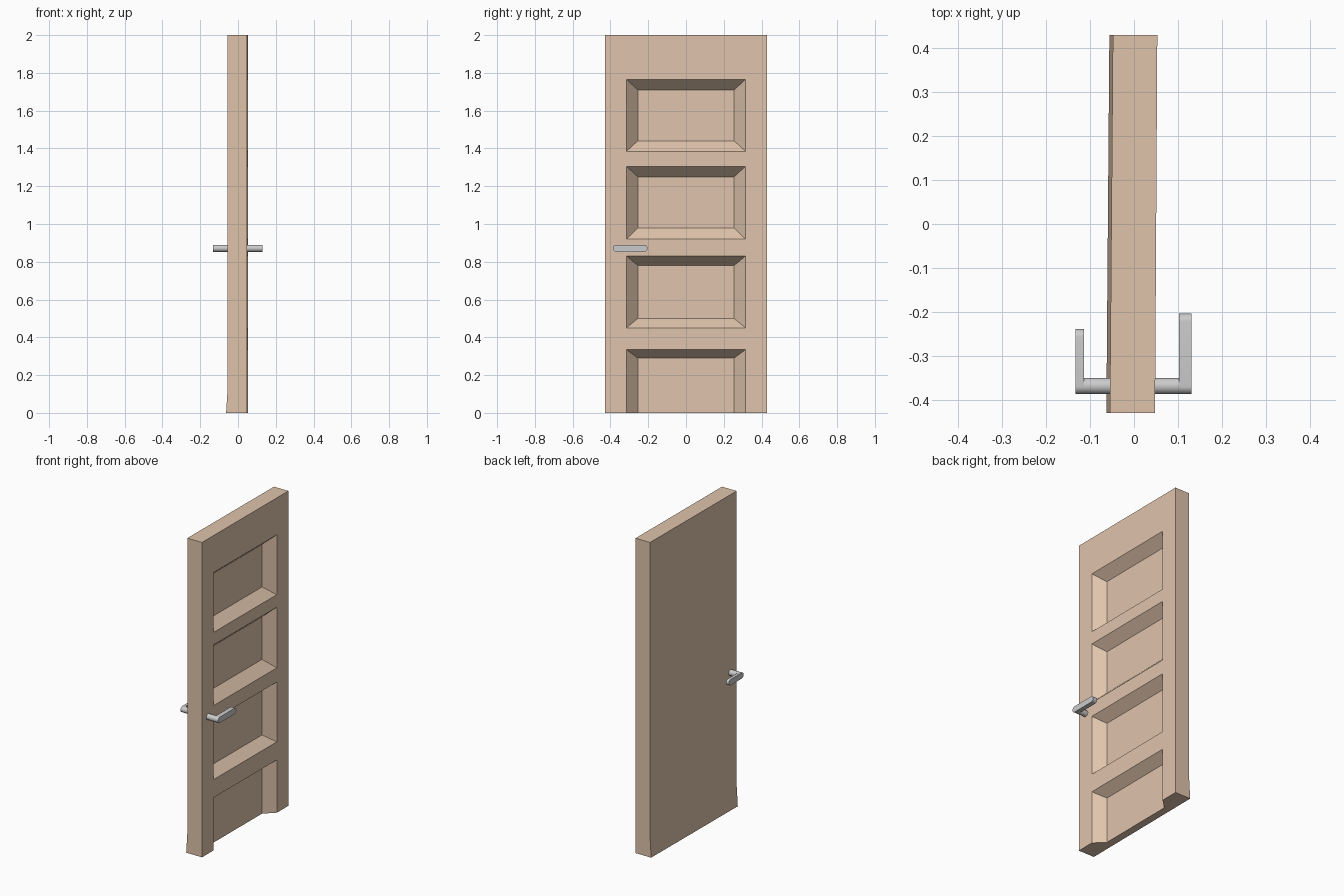
import bpy, bmesh, math

if "Cube" in bpy.data.objects:
    bpy.data.objects.remove(bpy.data.objects["Cube"])

HALF_W, HEIGHT = 0.43, 2.0
OUT_Y, IN_Y, DEPTH = 0.315, 0.255, 0.062
# recesses: outer bottom, outer top, inner bottom, inner top
PANELS = [(0.0, 0.335, 0.0, 0.29), (0.45, 0.83, 0.50, 0.78),
          (0.92, 1.305, 0.98, 1.25), (1.385, 1.765, 1.44, 1.71)]


def front(y, z, d=0.0):
    """Point on the slightly skewed panelled face, d below the surface."""
    return (0.0505 + 0.006 * y - d, y, z)


def back(y, z):
    """Point on the plain face, which flares a little at the foot."""
    x = -0.0515 + 0.008 * y
    return (x - 0.008 if z < 0.01 else x, y, z)


bm = bmesh.new()


def face(*pts):
    bm.faces.new([bm.verts.new(p) for p in pts])


def front_quad(y0, y1, z0, z1):
    face(front(y0, z0), front(y1, z0), front(y1, z1), front(y0, z1))


# panelled face: stiles, rails and sloped recesses
rows = [0.0]
for p in PANELS:
    rows += [p[0], p[1]]
rows = sorted(set(rows + [HEIGHT]))
for z0, z1 in zip(rows, rows[1:]):
    front_quad(-HALF_W, -OUT_Y, z0, z1)
    front_quad(OUT_Y, HALF_W, z0, z1)
    if z0 not in [p[0] for p in PANELS]:
        front_quad(-OUT_Y, OUT_Y, z0, z1)
for ob, ot, ib, it in PANELS:
    outer = [front(y, z) for y, z in ((-OUT_Y, ob), (OUT_Y, ob), (OUT_Y, ot), (-OUT_Y, ot))]
    inner = [front(y, z, DEPTH) for y, z in ((-IN_Y, ib), (IN_Y, ib), (IN_Y, it), (-IN_Y, it))]
    face(*inner)
    for i in range(4):
        if i == 0 and ob == 0:      # lowest recess runs out through the foot
            continue
        j = (i + 1) % 4
        face(outer[i], outer[j], inner[j], inner[i])

# plain face, edges and top
W, K = HALF_W, 0.13
for z0, z1 in ((0, K), (K, HEIGHT)):
    face(back(W, z0), back(-W, z0), back(-W, z1), back(W, z1))
for s in (-W, W):
    edge = [back(s, HEIGHT), back(s, K), back(s, 0)] + [front(s, z) for z in rows]
    face(*(edge if s < 0 else edge[::-1]))
face(back(-W, HEIGHT), front(-W, HEIGHT), front(-OUT_Y, HEIGHT),
     front(OUT_Y, HEIGHT), front(W, HEIGHT), back(W, HEIGHT))
# notched foot
face(back(-W, 0), back(W, 0), front(W, 0), front(OUT_Y, 0), front(IN_Y, 0, DEPTH),
     front(-IN_Y, 0, DEPTH), front(-OUT_Y, 0), front(-W, 0))

bmesh.ops.remove_doubles(bm, verts=bm.verts, dist=0.0005)
bmesh.ops.recalc_face_normals(bm, faces=bm.faces)
me = bpy.data.meshes.new("door_leaf")
bm.to_mesh(me)
bm.free()
door = bpy.data.objects.new("door_leaf", me)
bpy.context.collection.objects.link(door)
wood = bpy.data.materials.new("wood")
wood.diffuse_color = (0.74, 0.55, 0.41, 1)
wood.use_nodes = True
wood.node_tree.nodes["Principled BSDF"].inputs["Base Color"].default_value = wood.diffuse_color
me.materials.append(wood)


def prism(name, outline, x0, x1):
    """Extrude a y-z outline from x0 to x1."""
    b = bmesh.new()
    f = b.faces.new([b.verts.new((x0, y, z)) for y, z in outline])
    ext = bmesh.ops.extrude_face_region(b, geom=[f])
    for v in ext["geom"]:
        if isinstance(v, bmesh.types.BMVert):
            v.co.x = x1
    bmesh.ops.recalc_face_normals(b, faces=b.faces)
    m = bpy.data.meshes.new(name)
    b.to_mesh(m)
    b.free()
    o = bpy.data.objects.new(name, m)
    bpy.context.collection.objects.link(o)
    bpy.ops.object.select_all(action='DESELECT')
    o.select_set(True)
    bpy.context.view_layer.objects.active = o
    bpy.ops.object.shade_smooth_by_angle(angle=math.radians(35))


def arc(y, z, r, a0, a1, n):
    return [(y + r * math.cos(a0 + (a1 - a0) * i / n),
             z + r * math.sin(a0 + (a1 - a0) * i / n)) for i in range(n + 1)]


# handles: round spindle plus a flat round-ended lever on each side
Y, Z, R = -0.369, 0.871, 0.0185
for side, root, x_in, x_out, tip in (("front", 0.03, 0.102, 0.131, -0.204),
                                     ("back", -0.04, -0.114, -0.133, -0.239)):
    prism(side + "_spindle", arc(Y, Z, R, 0, 2 * math.pi, 32)[:-1], root, x_in)
    lever = (arc(Y, Z, R, math.pi / 2, 1.5 * math.pi, 16)
             + arc(tip - R, Z, R, -math.pi / 2, math.pi / 2, 16))
    prism(side + "_lever", lever, x_in, x_out)
